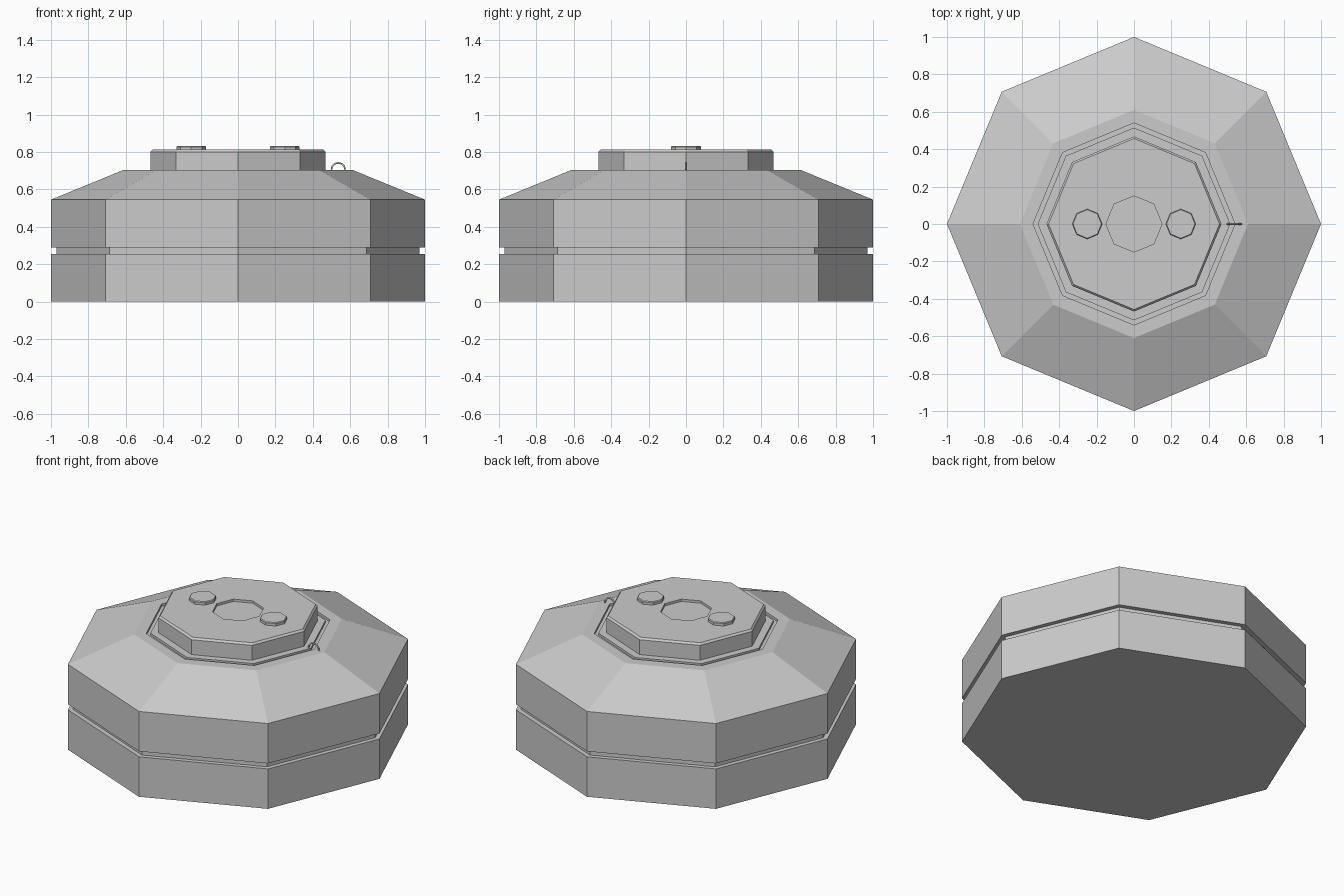
import bpy
import bmesh
from math import cos, sin, pi

if "Cube" in bpy.data.objects:
    bpy.data.objects.remove(bpy.data.objects["Cube"])

SIDES = 8
GREY = (0.6, 0.6, 0.6, 1)
metal = bpy.data.materials.new("plain_grey")
metal.use_nodes = True
metal.diffuse_color = GREY
metal.node_tree.nodes["Principled BSDF"].inputs["Base Color"].default_value = GREY


def lathe(name, profile, x=0):
    """Closed octagonal solid from (radius, height) pairs, bottom to top."""
    bm = bmesh.new()
    rings = [[bm.verts.new((x + r * cos(2 * pi * i / SIDES),
                            r * sin(2 * pi * i / SIDES), z))
              for i in range(SIDES)] for r, z in profile]
    for low, high in zip(rings, rings[1:]):
        for i in range(SIDES):
            j = (i + 1) % SIDES
            bm.faces.new((low[i], low[j], high[j], high[i]))
    bm.faces.new(rings[0][::-1])
    bm.faces.new(rings[-1])
    mesh = bpy.data.meshes.new(name)
    bm.to_mesh(mesh)
    bm.free()
    mesh.materials.append(metal)
    obj = bpy.data.objects.new(name, mesh)
    bpy.context.collection.objects.link(obj)
    return obj


# Body with a waist groove, sloped shoulder and a shallow channel on top
TOP = 0.705
lathe("body", [(1, 0), (1, 0.255), (0.97, 0.255), (0.97, 0.29), (1, 0.29),
               (1, 0.545), (0.61, TOP), (0.54, TOP), (0.54, TOP - 0.015),
               (0.515, TOP - 0.015), (0.515, TOP)])

# Raised hatch with a chamfered rim and a sunken centre
LID = 0.812
lathe("hatch", [(0.468, TOP - 0.01), (0.468, 0.8), (0.457, LID),
                (0.15, LID), (0.15, LID - 0.015)])

# Two knobs on the hatch
for side, x in (("right", -0.25), ("left", 0.25)):
    lathe(side + "_knob", [(0.08, LID - 0.005), (0.08, 0.827), (0.076, 0.832)], x)

# Small wire loop beside the hatch
curve = bpy.data.curves.new("wire_loop", "CURVE")
curve.dimensions = "3D"
curve.bevel_depth = 0.005
curve.bevel_resolution = 1
curve.use_fill_caps = True
STEPS = 6
spline = curve.splines.new("POLY")
spline.points.add(STEPS)
for i, point in enumerate(spline.points):
    a = pi * i / STEPS
    point.co = (0.536 + 0.037 * cos(a), 0, TOP + 0.037 * sin(a), 1)
curve.materials.append(metal)
bpy.context.collection.objects.link(bpy.data.objects.new("wire_loop", curve))
